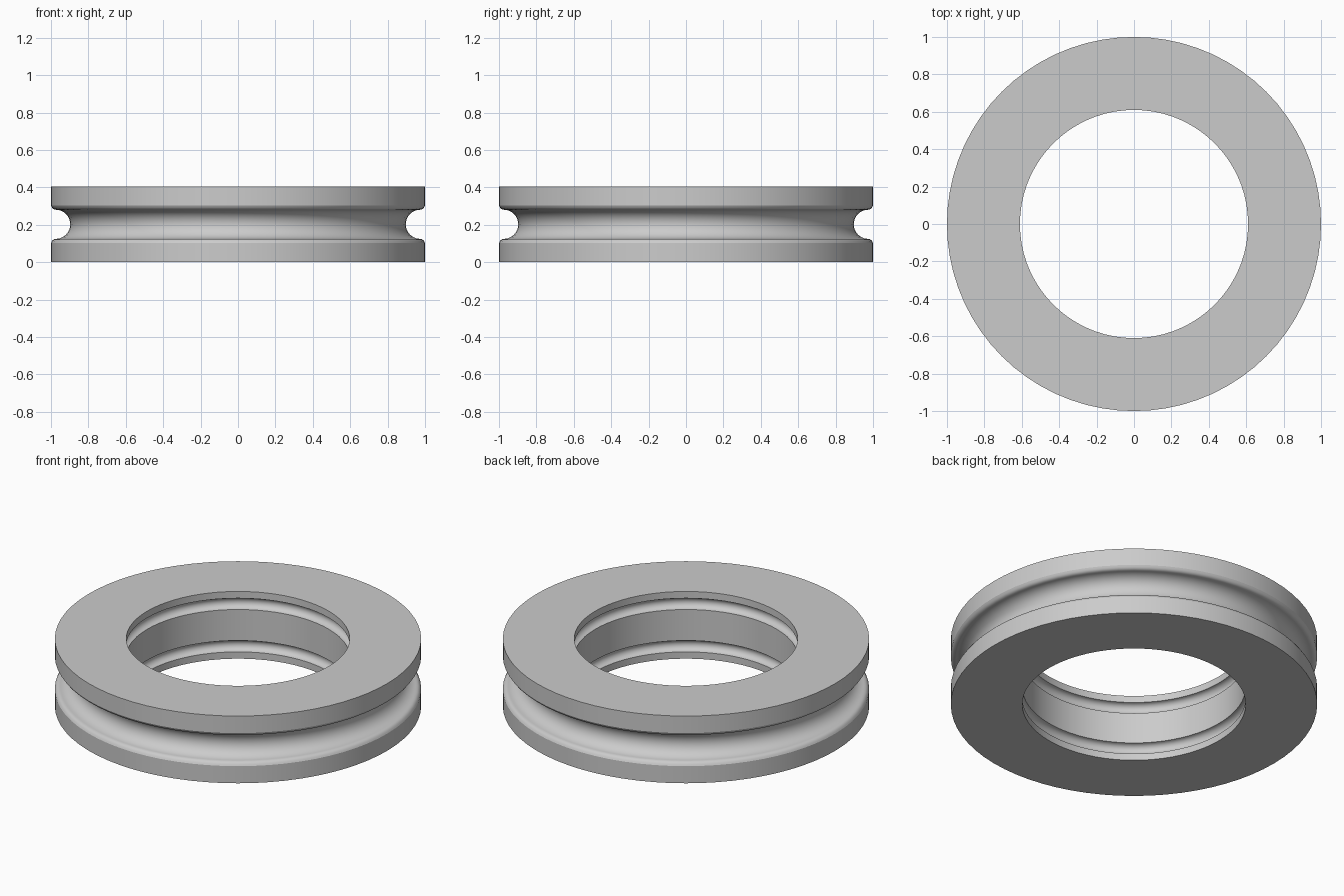
import bpy
import bmesh
from math import cos, sin, pi, radians

cube = bpy.data.objects.get("Cube")
if cube:
    bpy.data.objects.remove(cube, do_unlink=True)

HEIGHT = 0.405
MID = HEIGHT / 2
OUTER, BORE = 1.0, 0.61
SEGMENTS = 72


def arc(r, z, radius, start, end, steps):
    """Points (radius, height) along an arc in the cross-section."""
    angles = [radians(start + (end - start) * i / steps) for i in range(steps + 1)]
    return [(r + radius * cos(a), z + radius * sin(a)) for a in angles]


# Lower half of the cross-section, from the middle of the bore
# down around the flange to the middle of the outer groove
half = [(BORE, MID)]
half += arc(BORE, 0.075, 0.034, 90, -90, 10)        # small seal groove in the bore
half += [(BORE, 0), (OUTER, 0), (OUTER, 0.103)]     # flat flange
half += arc(0.972, 0.098, 0.027, 25, 90, 4)         # rounded lip
half += arc(0.975, MID, 0.078, 270, 180, 10)        # large round groove

# Mirror it to close the cross-section
profile = half + [(r, HEIGHT - z) for r, z in half[-2:0:-1]]

# Spin the cross-section into a ring
bm = bmesh.new()
rings = []
for i in range(SEGMENTS):
    a = 2 * pi * i / SEGMENTS
    rings.append([bm.verts.new((r * cos(a), r * sin(a), z)) for r, z in profile])
for i, ring in enumerate(rings):
    following = rings[(i + 1) % SEGMENTS]
    for j in range(len(profile)):
        k = (j + 1) % len(profile)
        bm.faces.new((ring[j], ring[k], following[k], following[j]))
bmesh.ops.recalc_face_normals(bm, faces=bm.faces)

mesh = bpy.data.meshes.new("grooved_ring")
bm.to_mesh(mesh)
bm.free()
grooved_ring = bpy.data.objects.new("grooved_ring", mesh)
bpy.context.collection.objects.link(grooved_ring)

# Plain grey material
grey = bpy.data.materials.new("plain grey")
grey.use_nodes = True
colour = (0.6, 0.6, 0.6, 1)
grey.diffuse_color = colour
grey.node_tree.nodes["Principled BSDF"].inputs["Base Color"].default_value = colour
mesh.materials.append(grey)

# Smooth curves with sharp rims
bpy.ops.object.select_all(action="DESELECT")
grooved_ring.select_set(True)
bpy.context.view_layer.objects.active = grooved_ring
bpy.ops.object.shade_smooth_by_angle(angle=radians(24))
